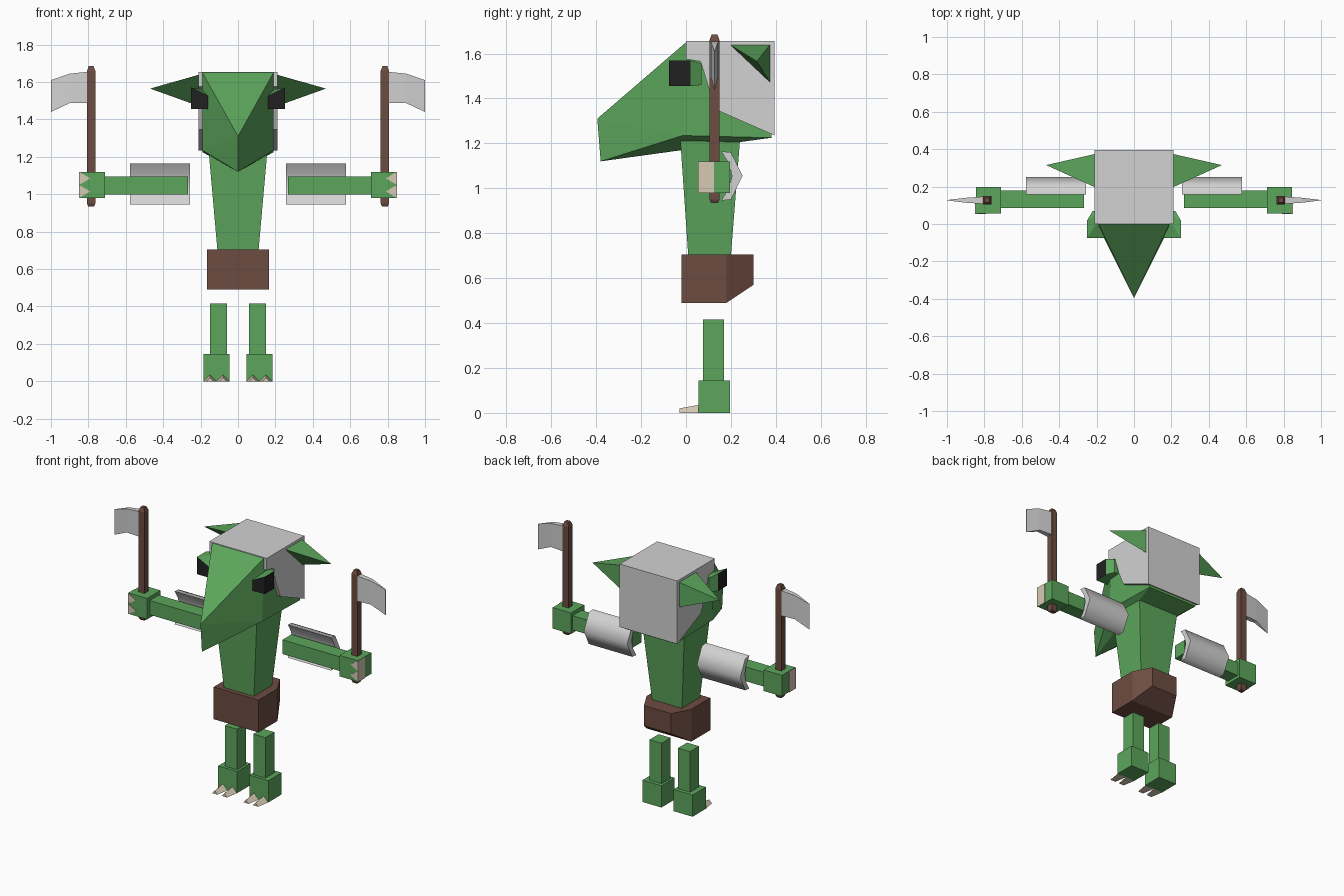
import bpy, bmesh, math

if "Cube" in bpy.data.objects:
    bpy.data.objects.remove(bpy.data.objects["Cube"])


def material(name, rgb):
    m = bpy.data.materials.new(name)
    lin = [((c / 255 + 0.055) / 1.055) ** 2.4 for c in rgb]
    m.diffuse_color = (*lin, 1)
    m.use_nodes = True
    m.node_tree.nodes["Principled BSDF"].inputs["Base Color"].default_value = m.diffuse_color
    return m


GREEN = material("skin green", (92, 166, 92))
GREY = material("metal grey", (210, 210, 210))
BROWN = material("wood brown", (109, 76, 65))
BLACK = material("eye black", (33, 33, 33))
BEIGE = material("claw beige", (214, 202, 180))


def finish(name, bm, mats):
    bmesh.ops.recalc_face_normals(bm, faces=bm.faces[:])
    me = bpy.data.meshes.new(name)
    bm.to_mesh(me)
    bm.free()
    for m in mats:
        me.materials.append(m)
    ob = bpy.data.objects.new(name, me)
    bpy.context.collection.objects.link(ob)
    return ob


def loft(name, rings, mat):
    """Join equal-length rings of points and cap both ends."""
    bm = bmesh.new()
    vs = [[bm.verts.new(p) for p in r] for r in rings]
    n = len(rings[0])
    for a, b in zip(vs, vs[1:]):
        for i in range(n):
            j = (i + 1) % n
            bm.faces.new((a[i], a[j], b[j], b[i]))
    bm.faces.new(vs[0])
    bm.faces.new(vs[-1])
    return finish(name, bm, [mat])


def hull(name, pts, mats, rule=None):
    """Convex solid; rule(normal) picks a material index per face."""
    bm = bmesh.new()
    for p in pts:
        bm.verts.new(p)
    bmesh.ops.convex_hull(bm, input=bm.verts[:])
    bmesh.ops.dissolve_limit(bm, angle_limit=math.radians(2),
                             verts=bm.verts[:], edges=bm.edges[:])
    bmesh.ops.recalc_face_normals(bm, faces=bm.faces[:])
    if rule:
        for f in bm.faces:
            f.normal_update()
            f.material_index = rule(f.normal)
    return finish(name, bm, mats)


def rect(x0, x1, y0, y1, z):
    return [(x0, y0, z), (x1, y0, z), (x1, y1, z), (x0, y1, z)]


def block(name, x, y, z, mat):
    return loft(name, [rect(*x, *y, z[0]), rect(*x, *y, z[1])], mat)


# Head with wedge snout
head = [(0, -0.395, 1.31), (0, -0.38, 1.12)]
for s in (-1, 1):
    head += [(s * 0.19, y, z) for y, z in
             ((0, 1.65), (0.38, 1.65), (0.38, 1.225), (-0.015, 1.235))]
hull("head", head, [GREEN])

# Helmet extruded from its side outline
side = [(0, 1.655), (0.395, 1.655), (0.395, 1.235), (0.145, 1.345),
        (0.10, 1.45), (0.065, 1.565), (0, 1.575)]
loft("helmet", [[(x, y, z) for y, z in side] for x in (-0.212, 0.212)], GREY)

# Torso and waist cloth
loft("torso", [rect(-0.11, 0.11, 0.01, 0.2, 0.7),
               rect(-0.155, 0.155, -0.025, 0.24, 1.21)], GREEN)
loft("waist_cloth", [
    [(x, y, z) for x, z in ((-w, lo), (w, lo), (w, 0.705), (-w, 0.705))]
    for y, w, lo in ((-0.02, 0.165, 0.49), (0.18, 0.165, 0.49), (0.3, 0.1, 0.57))], BROWN)

for s, tag in ((-1, "left"), (1, "right")):
    def span(a, b):
        return (s * a, s * b)

    # Ears
    hull(tag + "_ear", [(s * 0.205, 0.195, 1.64), (s * 0.205, 0.375, 1.64),
                        (s * 0.205, 0.375, 1.47), (s * 0.47, 0.315, 1.565)], [GREEN])

    # Eyes: green lid and back, black front and outer side
    eye = [(s * x, y, z) for x, zt in ((0.25, 1.57), (0.16, 1.525))
           for y in (-0.075, 0.02) for z in (1.455, zt)]
    eye += [(s * x, 0.07, z) for x in (0.16, 0.22) for z in (1.46, 1.555)]
    hull(tag + "_eye", eye, [GREEN, BLACK],
         lambda n: int(n.y < -0.7 or s * n.x > 0.9))

    # Legs, feet and toe claws
    block(tag + "_leg", span(0.06, 0.15), (0.075, 0.17), (0.14, 0.415), GREEN)
    block(tag + "_foot", span(0.045, 0.185), (0.055, 0.195), (0, 0.145), GREEN)
    for i, c in enumerate((0.08, 0.15)):
        loft(f"{tag}_toe_claw_{i}", [
            [(s * (c - w), y, 0), (s * (c + w), y, 0), (s * c, y, h)]
            for y, w, h in ((0.06, 0.035, 0.036), (-0.03, 0.02, 0.02))], BEIGE)

    # Arms, hands and finger claws
    block(tag + "_arm", span(0.268, 0.72), (0.085, 0.18), (1.0, 1.095), GREEN)
    block(tag + "_hand", span(0.71, 0.845), (0.057, 0.197), (0.98, 1.12), GREEN)
    for i, c in enumerate((1.015, 1.085)):
        loft(f"{tag}_finger_claw_{i}", [
            [(s * 0.849, y, c - 0.035), (s * 0.849, y, c + 0.035), (s * 0.79, y, c)]
            for y in (0.053, 0.125)], BEIGE)

    # Bent arm guards behind the arms
    guard = [(0.157, 1.165), (0.2, 1.16), (0.252, 1.055), (0.2, 0.95), (0.157, 0.945),
             (0.19, 1.0), (0.205, 1.055), (0.19, 1.11)]
    ob = loft(tag + "_arm_guard", [[(s * x, y, z) for y, z in guard]
                                   for x in (0.257, 0.577)], GREY)
    bpy.ops.object.select_all(action='DESELECT')
    ob.select_set(True)
    bpy.context.view_layer.objects.active = ob
    bpy.ops.object.shade_smooth_by_angle(angle=math.radians(60))

    # Axe handles with tapered ends
    loft(tag + "_axe_handle", [
        rect(s * (0.785 - h), s * (0.785 + h), 0.127 - h, 0.127 + h, z)
        for z, h in ((0.935, 0.016), (0.95, 0.022), (1.66, 0.022), (1.685, 0.013))], BROWN)

    # Axe blades thinning to the edge
    loft(tag + "_axe_blade", [
        [(s * x, 0.127 - t, lo), (s * x, 0.127 + t, lo),
         (s * x, 0.127 + t, hi), (s * x, 0.127 - t, hi)]
        for x, lo, hi, t in ((0.8, 1.487, 1.655, 0.02), (0.9, 1.487, 1.645, 0.013),
                             (1.0, 1.44, 1.61, 0.001))], GREY)
